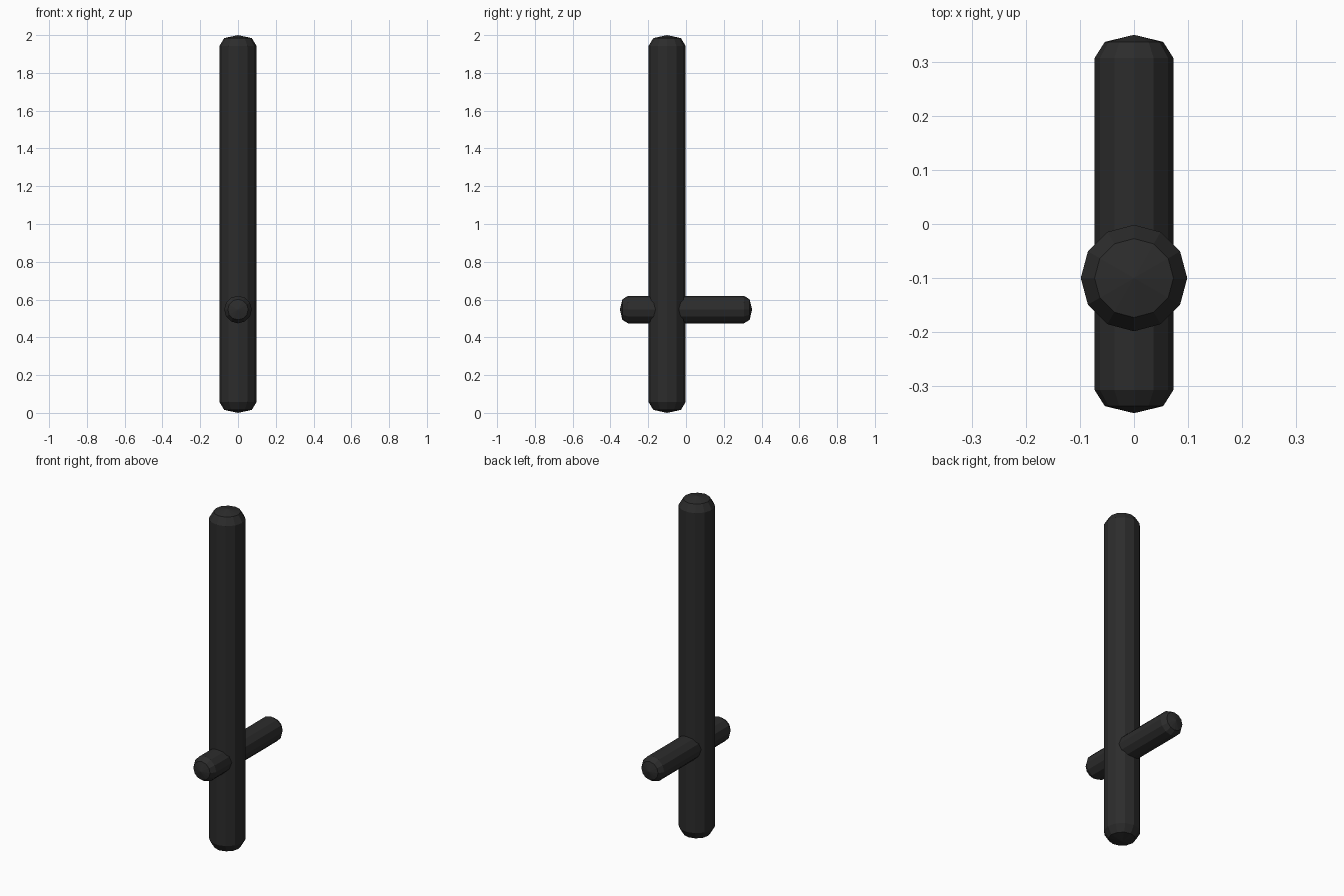
import bpy, bmesh
from math import cos, sin, tau, pi
from mathutils import Matrix

if "Cube" in bpy.data.objects:
    bpy.data.objects.remove(bpy.data.objects["Cube"])

mat = bpy.data.materials.new("black_rubber")
mat.diffuse_color = (0.025, 0.025, 0.025, 1)
mat.use_nodes = True
mat.node_tree.nodes["Principled BSDF"].inputs["Base Color"].default_value = mat.diffuse_color


def capped_rod(name, radius, length, shoulder, ring_r, ring_in, matrix, sides=12):
    """Twelve-sided rod along z, with a bevelled ring and shallow cone at each end."""
    h = length / 2
    profile = [(ring_r, -h + ring_in), (radius, -h + shoulder),
               (radius, h - shoulder), (ring_r, h - ring_in)]
    bm = bmesh.new()
    rings = [[bm.verts.new((r * cos(tau * i / sides), r * sin(tau * i / sides), z))
              for i in range(sides)] for r, z in profile]
    bottom, top = bm.verts.new((0, 0, -h)), bm.verts.new((0, 0, h))
    for i in range(sides):
        j = (i + 1) % sides
        for a, b in zip(rings, rings[1:]):
            bm.faces.new((a[i], a[j], b[j], b[i]))
        bm.faces.new((rings[0][j], rings[0][i], bottom))
        bm.faces.new((rings[-1][i], rings[-1][j], top))
    bm.transform(matrix)
    bmesh.ops.recalc_face_normals(bm, faces=bm.faces)
    mesh = bpy.data.meshes.new(name)
    bm.to_mesh(mesh)
    bm.free()
    mesh.materials.append(mat)
    obj = bpy.data.objects.new(name, mesh)
    bpy.context.collection.objects.link(obj)
    return obj


# Upright shaft
capped_rod("shaft", 0.0985, 2.0, 0.058, 0.073, 0.016,
           Matrix.Translation((0, -0.1, 1.0)))
# Cross handle running front to back through the shaft
capped_rod("cross_handle", 0.073, 0.7, 0.043, 0.054, 0.013,
           Matrix.Translation((0, 0, 0.547)) @ Matrix.Rotation(pi / 2, 4, 'X'))
